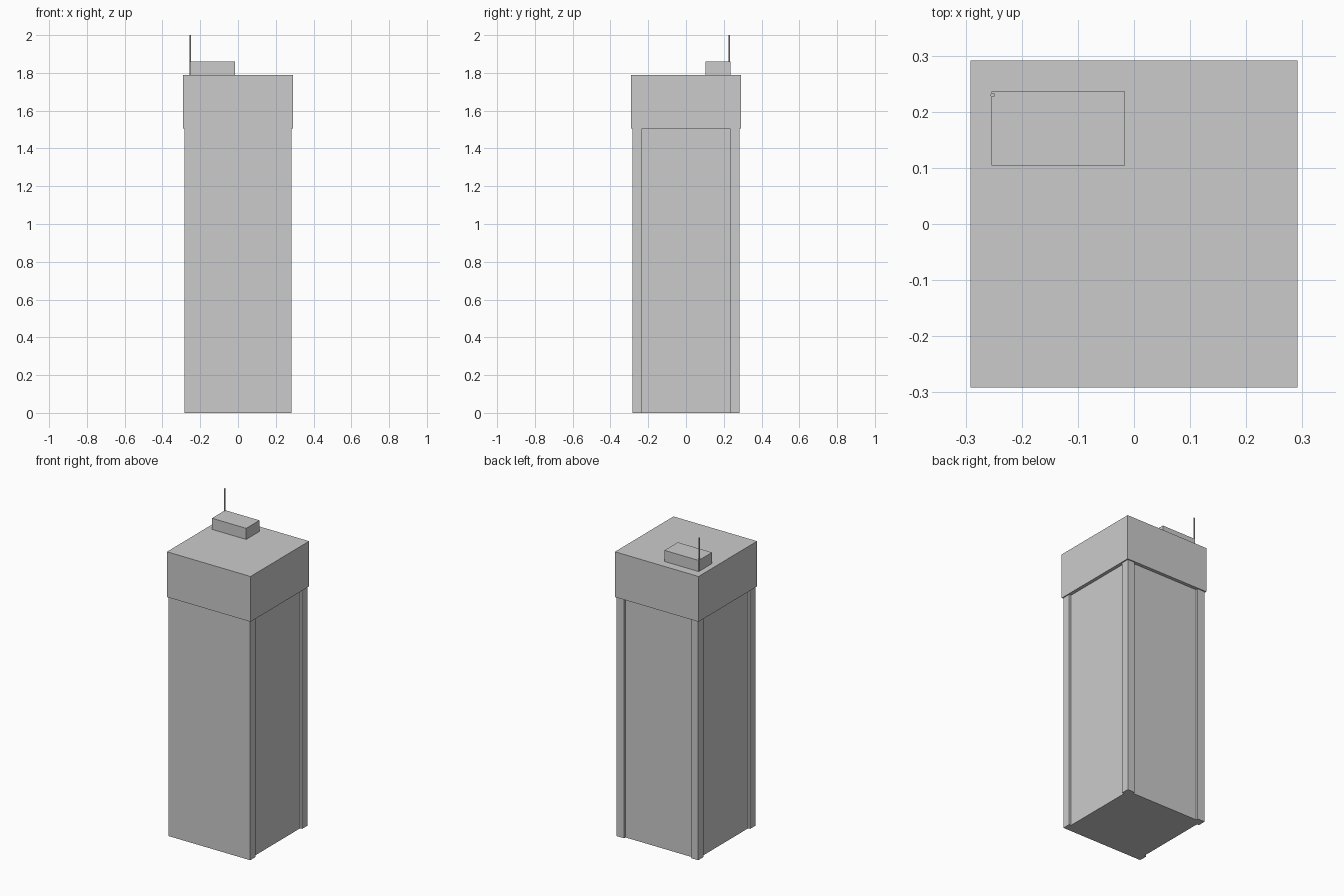
import bpy

if "Cube" in bpy.data.objects:
    bpy.data.objects.remove(bpy.data.objects["Cube"])


def box(name, x0, x1, y0, y1, z0, z1):
    bpy.ops.mesh.primitive_cube_add(size=1, location=((x0 + x1) / 2, (y0 + y1) / 2, (z0 + z1) / 2))
    ob = bpy.context.object
    ob.name = name
    ob.scale = (x1 - x0, y1 - y0, z1 - z0)
    bpy.ops.object.transform_apply(location=False, rotation=False, scale=True)
    return ob


def extrude_outline(name, points, z0, z1):
    n = len(points)
    verts = [(x, y, z) for z in (z0, z1) for x, y in points]
    faces = [tuple(reversed(range(n))), tuple(range(n, 2 * n))]
    faces += [(i, (i + 1) % n, n + (i + 1) % n, n + i) for i in range(n)]
    mesh = bpy.data.meshes.new(name)
    mesh.from_pydata(verts, [], faces)
    ob = bpy.data.objects.new(name, mesh)
    bpy.context.collection.objects.link(ob)
    return ob


W = 0.284       # half width of the shaft
P = 0.233       # half width of the recessed panels
D = 0.014       # recess depth
ROOF = 1.79

# Tower shaft: flat front, shallow recessed panels on the sides and back
half = [(W, -W), (W, -P), (W - D, -P), (W - D, P), (W, P), (W, W), (P, W), (P, W - D)]
outline = half + [(-x, y) for x, y in reversed(half)]
extrude_outline("tower_shaft", outline, 0, 1.505)

# Overhanging top block
box("top_block", -0.291, 0.291, -0.291, 0.291, 1.505, ROOF)

# Rooftop plant room
box("roof_room", -0.254, -0.016, 0.104, 0.236, ROOF, 1.86)

# Antenna at the corner of the roof room
bpy.ops.mesh.primitive_cylinder_add(vertices=8, radius=0.004, depth=2 - ROOF,
                                    location=(-0.252, 0.23, (2 + ROOF) / 2))
bpy.context.object.name = "antenna"
